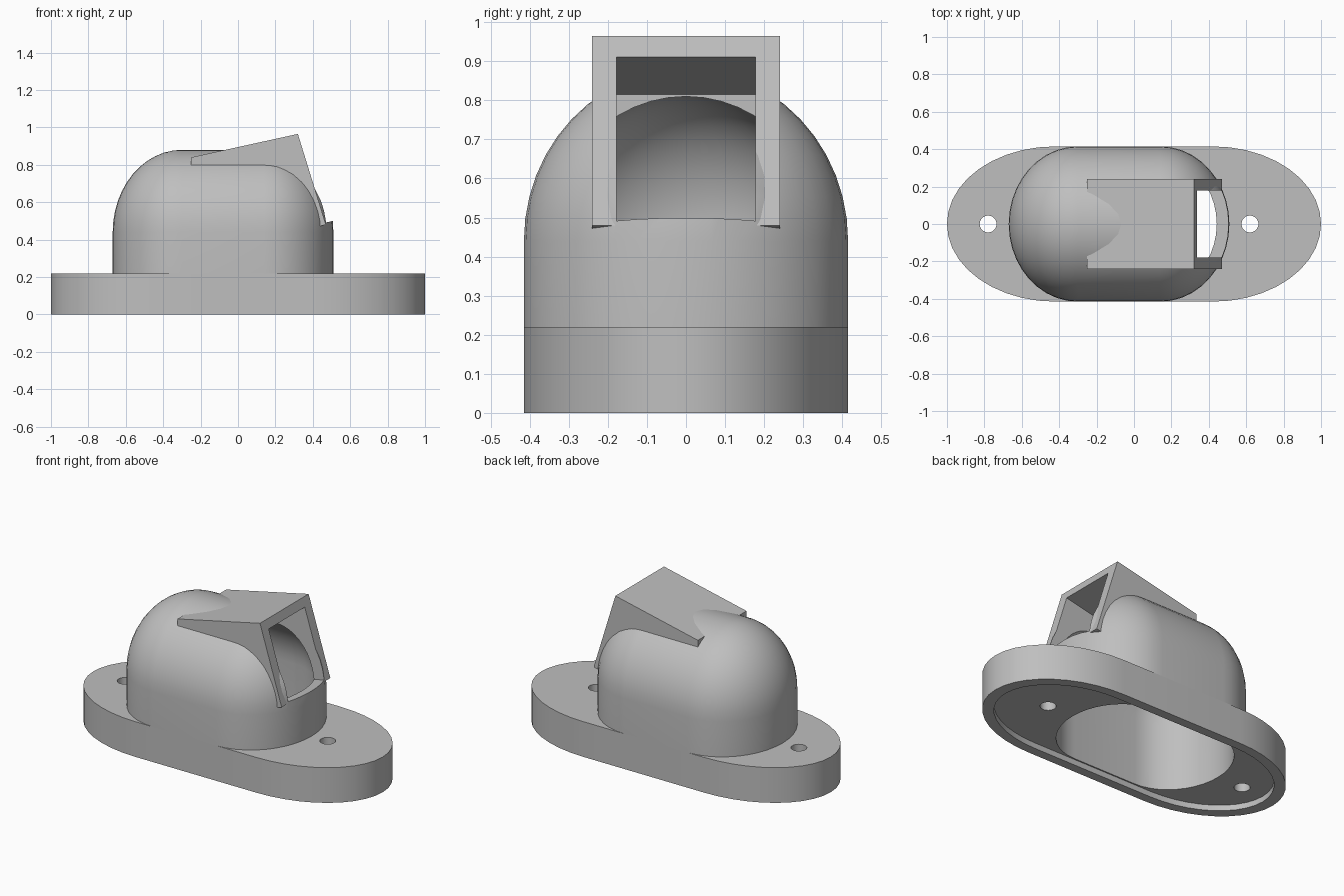
import bpy, bmesh
from math import sin, cos, pi

if "Cube" in bpy.data.objects:
    bpy.data.objects.remove(bpy.data.objects["Cube"])

grey = bpy.data.materials.new("plain_grey")
grey.use_nodes = True
colour = (0.52, 0.52, 0.52, 1)
grey.diffuse_color = colour
grey.node_tree.nodes["Principled BSDF"].inputs["Base Color"].default_value = colour

FRONT_X, BACK_X = 0.14, -0.30      # centres of the rounded ends of the body
SPRING_Z = 0.44                    # height where the dome starts
PLATE_Z = 0.22


def finish(name, bm):
    bmesh.ops.remove_doubles(bm, verts=bm.verts, dist=0.0001)
    bmesh.ops.recalc_face_normals(bm, faces=bm.faces)
    mesh = bpy.data.meshes.new(name)
    bm.to_mesh(mesh)
    bm.free()
    mesh.materials.append(grey)
    obj = bpy.data.objects.new(name, mesh)
    bpy.context.collection.objects.link(obj)
    return obj


def outline(x0, x1, rx, ry, n=20):
    """Straight-sided oval with elliptical ends."""
    pts = []
    for cx, start in ((x1, -pi / 2), (x0, pi / 2)):
        for i in range(n + 1):
            a = start + pi * i / n
            pts.append((cx + rx * cos(a), ry * sin(a)))
    return pts


def loft(name, rings):
    """Join rings given as (outline, height); cap both ends."""
    bm = bmesh.new()
    loops = [[bm.verts.new((x, y, z)) for x, y in pts] for pts, z in rings]
    for a, b in zip(loops, loops[1:]):
        for i in range(len(a)):
            j = (i + 1) % len(a)
            bm.faces.new((a[i], a[j], b[j], b[i]))
    bm.faces.new(loops[0])
    if abs(rings[-1][0][0][1]) > 0.001:
        bm.faces.new(loops[-1])
    return finish(name, bm)


def prism(name, x0, x1, rx, ry, z0, z1):
    pts = outline(x0, x1, rx, ry)
    return loft(name, [(pts, z0), (pts, z1)])


def dome(name, rx, ry, rz, z0, steps=12):
    rings = [(outline(BACK_X, FRONT_X, rx, ry), z0)]
    for i in range(steps + 1):
        a = pi / 2 * i / steps
        rings.append((outline(BACK_X, FRONT_X, rx * cos(a), ry * cos(a)),
                      SPRING_Z + rz * sin(a)))
    return loft(name, rings)


def side_profile(name, pts, half_width):
    """Extrude an x-z profile evenly across y."""
    bm = bmesh.new()
    a, b = [[bm.verts.new((x, y, z)) for x, z in pts] for y in (-half_width, half_width)]
    bm.faces.new(a)
    bm.faces.new(b)
    for i in range(len(pts)):
        j = (i + 1) % len(pts)
        bm.faces.new((a[i], a[j], b[j], b[i]))
    return finish(name, bm)


def cut(obj, cutters):
    bpy.context.view_layer.objects.active = obj
    for c in cutters:
        mod = obj.modifiers.new("cut", "BOOLEAN")
        mod.operation = "DIFFERENCE"
        mod.solver = "EXACT"
        mod.object = c
        bpy.ops.object.modifier_apply(modifier=mod.name)


# Solid parts
base_plate = prism("base_plate", -0.42, 0.42, 0.58, 0.415, 0, PLATE_Z)
body = dome("domed_body", 0.37, 0.415, 0.44, PLATE_Z)
hood = side_profile("hood", [(-0.25, 0.84), (0.32, 0.965), (0.47, 0.48),
                             (0.41, 0.465), (-0.25, 0.465)], 0.24)

# Cutters
cavity = dome("cavity_cutter", 0.305, 0.35, 0.37, -0.1)
recess = prism("recess_cutter", -0.42, 0.42, 0.51, 0.358, -0.1, 0.035)
window = side_profile("window_cutter", [(-0.10, 0.815), (0.70, 0.99),
                                        (0.70, 0.542), (-0.10, 0.366)], 0.178)
holes = [prism("screw_hole_cutter", x, x, 0.045, 0.045, -0.1, 0.4)
         for x in (-0.78, 0.62)]

cut(base_plate, [cavity, recess] + holes)
cut(body, [cavity, window])
cut(hood, [cavity, window])

for c in [cavity, recess, window] + holes:
    bpy.data.objects.remove(c)

# Smooth the curved walls, keep the cut edges crisp
for obj in (base_plate, body, hood):
    bpy.ops.object.select_all(action="DESELECT")
    obj.select_set(True)
    bpy.context.view_layer.objects.active = obj
    bpy.ops.object.shade_smooth_by_angle(angle=pi / 6)
